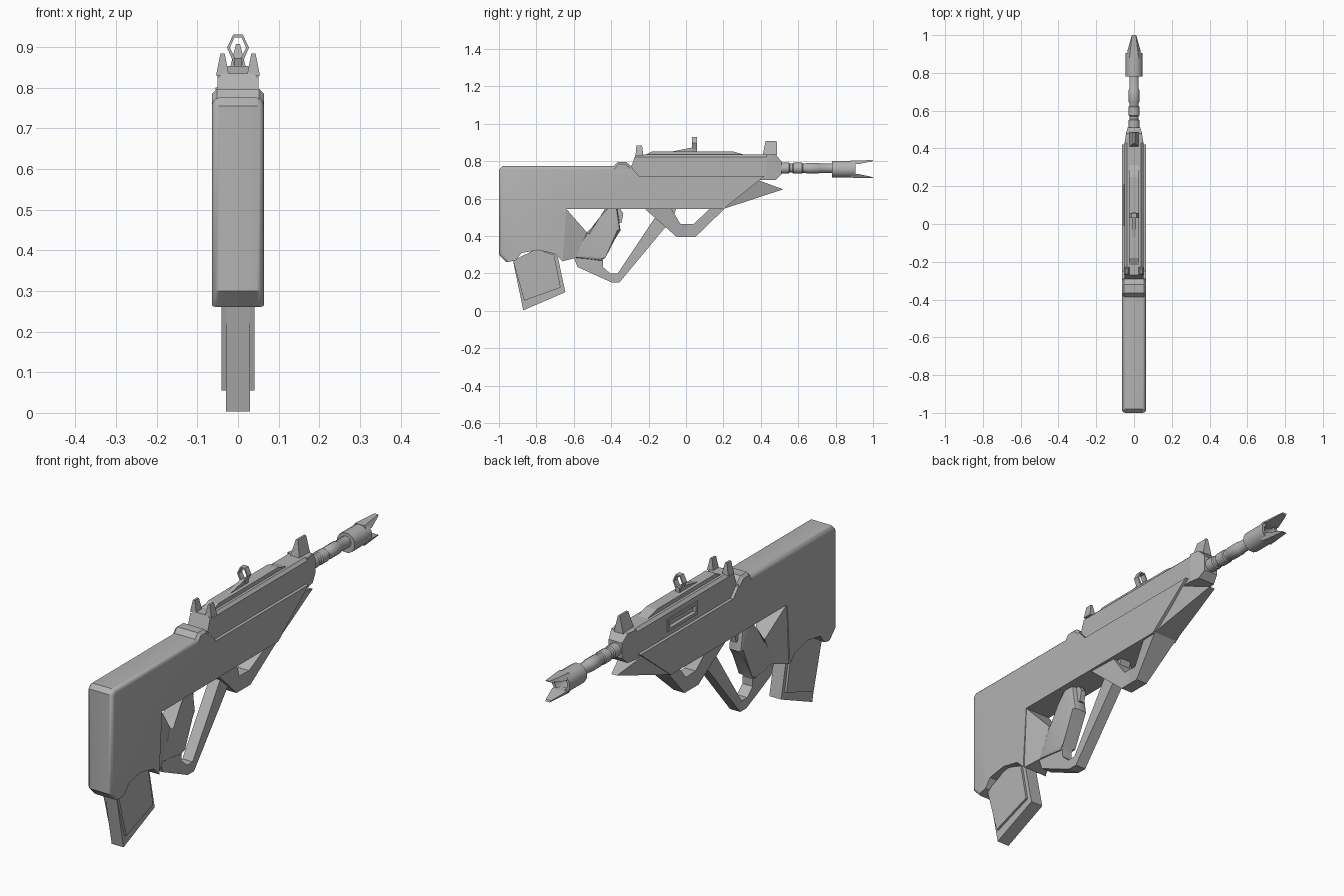
import bpy, bmesh, math
from mathutils import Vector

if "Cube" in bpy.data.objects:
    bpy.data.objects.remove(bpy.data.objects["Cube"])

metal = bpy.data.materials.new("grey")
metal.diffuse_color = (0.45, 0.45, 0.45, 1)
metal.use_nodes = True
metal.node_tree.nodes["Principled BSDF"].inputs["Base Color"].default_value = metal.diffuse_color


def finish(name, bm, smooth=0):
    bmesh.ops.recalc_face_normals(bm, faces=bm.faces[:])
    me = bpy.data.meshes.new(name)
    bm.to_mesh(me)
    bm.free()
    ob = bpy.data.objects.new(name, me)
    bpy.context.collection.objects.link(ob)
    me.materials.append(metal)
    if smooth:
        bpy.ops.object.select_all(action='DESELECT')
        ob.select_set(True)
        bpy.context.view_layer.objects.active = ob
        bpy.ops.object.shade_smooth_by_angle(angle=math.radians(smooth))
    return ob


def slab(name, pts, w=0.05, x=0, bevel=0, rule=None, seg=1, smooth=0):
    """Side profile of (y, z[, half width]) points, extruded both ways from x."""
    bm = bmesh.new()
    sides = []
    for s in (-1, 1):
        sides.append([bm.verts.new((x + s * (p[2] if len(p) > 2 else w), p[0], p[1])) for p in pts])
    a, b = sides
    n = len(pts)
    bm.faces.new(a)
    bm.faces.new(b[::-1])
    for i in range(n):
        j = (i + 1) % n
        bm.faces.new((a[i], a[j], b[j], b[i]))
    if bevel:
        edges = [e for e in bm.edges if rule is None or rule((e.verts[0].co + e.verts[1].co) / 2, e)]
        bmesh.ops.bevel(bm, geom=edges, offset=bevel, segments=seg, profile=0.5,
                        affect='EDGES', clamp_overlap=True)
    return finish(name, bm, smooth)


def lathe(name, prof, z, n=12):
    """Turned part along y from (y, radius) points."""
    bm = bmesh.new()
    rings = [[bm.verts.new((r * math.cos(2 * math.pi * (k + .5) / n), y,
                            z + r * math.sin(2 * math.pi * (k + .5) / n)))
              for k in range(n)] for y, r in prof]
    for a, b in zip(rings, rings[1:]):
        for k in range(n):
            m = (k + 1) % n
            bm.faces.new((a[k], a[m], b[m], b[k]))
    bm.faces.new(rings[0])
    bm.faces.new(rings[-1])
    return finish(name, bm, 35)


# Stock and lower body
slab("body", [(-1, .30), (-1, .755), (-.98, .775), (-.30, .775), (-.25, .72), (.42, .72),
              (.20, .545), (-.64, .545), (-.66, .265), (-.70, .305), (-.79, .325),
              (-.88, .31), (-.91, .27), (-.96, .26)],
     w=.064, bevel=.018, seg=3, smooth=35,
     rule=lambda c, e: abs(c.x) > .06 and ((c.y < -.3 and c.z > .74) or c.y < -.97))

# Raised collar where the stock meets the receiver
slab("collar", [(-.39, .77), (-.365, .797), (-.32, .797), (-.29, .77), (-.27, .72), (-.39, .72)],
     w=.064, bevel=.012, rule=lambda c, e: abs(c.x) > .06 and c.z > .78)

# Pointed fore end under the barrel
slab("fore_end", [(.15, .545, .06), (.20, .545, .06), (.52, .65, .014), (.41, .69, .045),
                  (.38, .70, .06)])

# Receiver with a shallow ejection slot on one side
receiver = slab("receiver", [(-.295, .765, .05), (-.27, .835, .05), (.43, .835, .05),
                             (.43, .70, .05), (-.25, .70, .05)],
                bevel=.012, rule=lambda c, e: abs(c.x) > .04 and c.z > .82)
slab("receiver_nose", [(.43, .70, .05), (.43, .835, .05), (.48, .835, .042), (.51, .80, .034),
                       (.51, .73, .034), (.48, .70, .042)])
slab("slot_frame", [(-.01, .742), (-.01, .80), (.21, .80), (.21, .742)], w=.004, x=-.051)
cutter = slab("slot_cutter", [(.005, .755), (.005, .787), (.195, .787), (.195, .755)], w=.02, x=-.058)
cutter.hide_render = True
cutter.hide_viewport = True
for ob in (receiver, bpy.data.objects["slot_frame"]):
    mod = ob.modifiers.new("slot", 'BOOLEAN')
    mod.object = cutter
    mod.operation = 'DIFFERENCE'
    mod.solver = 'EXACT'

# Top rail
slab("top_rail", [(-.22, .833), (-.18, .853), (.25, .853), (.32, .833)], w=.026)
slab("rail_ridge", [(-.07, .853), (.03, .873), (.06, .873), (.06, .853)], w=.010)

# Paired rear sight ears and front sight blade
for side, x in (("left", -.038), ("right", .038)):
    slab("rear_sight_" + side, [(-.27, .83, .016), (-.265, .884, .005), (-.235, .884, .005),
                                (-.228, .83, .016)], x=x)
slab("front_sight", [(.41, .83, .024), (.425, .907, .005), (.485, .907, .005), (.487, .83, .024)])

# Ring sight
outer = [(-.010, .853), (-.013, .866), (-.027, .898), (-.012, .930),
         (.012, .930), (.027, .898), (.013, .866), (.010, .853)]
inner = [(-.003, .862), (-.006, .870), (-.020, .898), (-.009, .923),
         (.009, .923), (.020, .898), (.006, .870), (.003, .862)]
bm = bmesh.new()
loops = [[bm.verts.new((x, y, z)) for x, z in pts]
         for pts, y in ((outer, .032), (outer, .058), (inner, .058), (inner, .032))]
for a, b in zip(loops, loops[1:] + loops[:1]):
    for k in range(8):
        m = (k + 1) % 8
        bm.faces.new((a[k], a[m], b[m], b[k]))
finish("ring_sight", bm)

# Barrel with stepped rings
lathe("barrel", [(.48, .030), (.55, .030), (.555, .025), (.57, .025), (.575, .030), (.62, .030),
                 (.625, .026), (.64, .026), (.645, .029), (.71, .029), (.715, .026), (.80, .026)], .763)

# Muzzle sleeve with a bored front and two prongs
MZ = .758
lathe("muzzle_sleeve", [(.78, .030), (.78, .046), (.905, .046), (.905, .033), (.82, .030)], MZ)
for label, s in (("upper", 1), ("lower", -1)):
    slab("muzzle_prong_" + label,
         [(.88, MZ + s * .026, .036), (.88, MZ + s * .046, .024), (1.0, MZ + s * .048, .010),
          (.995, MZ + s * .042, .013), (.92, MZ + s * .026, .034)])

# Grip, its rear web and the trigger
slab("grip_web", [(-.66, .265, .058), (-.64, .545, .062), (-.53, .42, .028), (-.585, .285, .03)])
slab("grip", [(-.60, .285), (-.53, .42), (-.45, .49), (-.43, .56), (-.37, .56),
              (-.35, .43), (-.445, .29), (-.45, .265)],
     w=.034, bevel=.015, seg=2, smooth=40,
     rule=lambda c, e: abs(c.x) > .03)
slab("trigger", [(-.40, .55), (-.39, .48), (-.345, .47), (-.335, .52), (-.355, .55)], w=.012)

# Hand guard strut
slab("hand_guard", [(-.60, .285), (-.58, .235), (-.40, .153), (-.355, .153), (-.075, .49),
                    (-.05, .55), (-.21, .55), (-.165, .50), (-.365, .20), (-.405, .20),
                    (-.445, .235), (-.445, .27)], w=.026)

# Front loop, flaring up into the body
slab("front_loop_rear", [(-.225, .55, .055), (-.05, .395, .028), (0, .395, .028), (0, .465, .028),
                         (-.03, .465, .028), (-.08, .55, .05)])
slab("front_loop_front", [(0, .395, .028), (.05, .395, .028), (.21, .55, .058), (.13, .55, .055),
                          (.04, .463, .028), (0, .465, .028)])

# Magazine with raised side panels
slab("magazine", [(-.925, .27), (-.87, .003), (-.645, .10), (-.69, .31), (-.80, .33)], w=.030)
slab("magazine_panel", [(-.925, .27), (-.865, .055), (-.67, .125), (-.705, .30), (-.80, .33)], w=.040)
